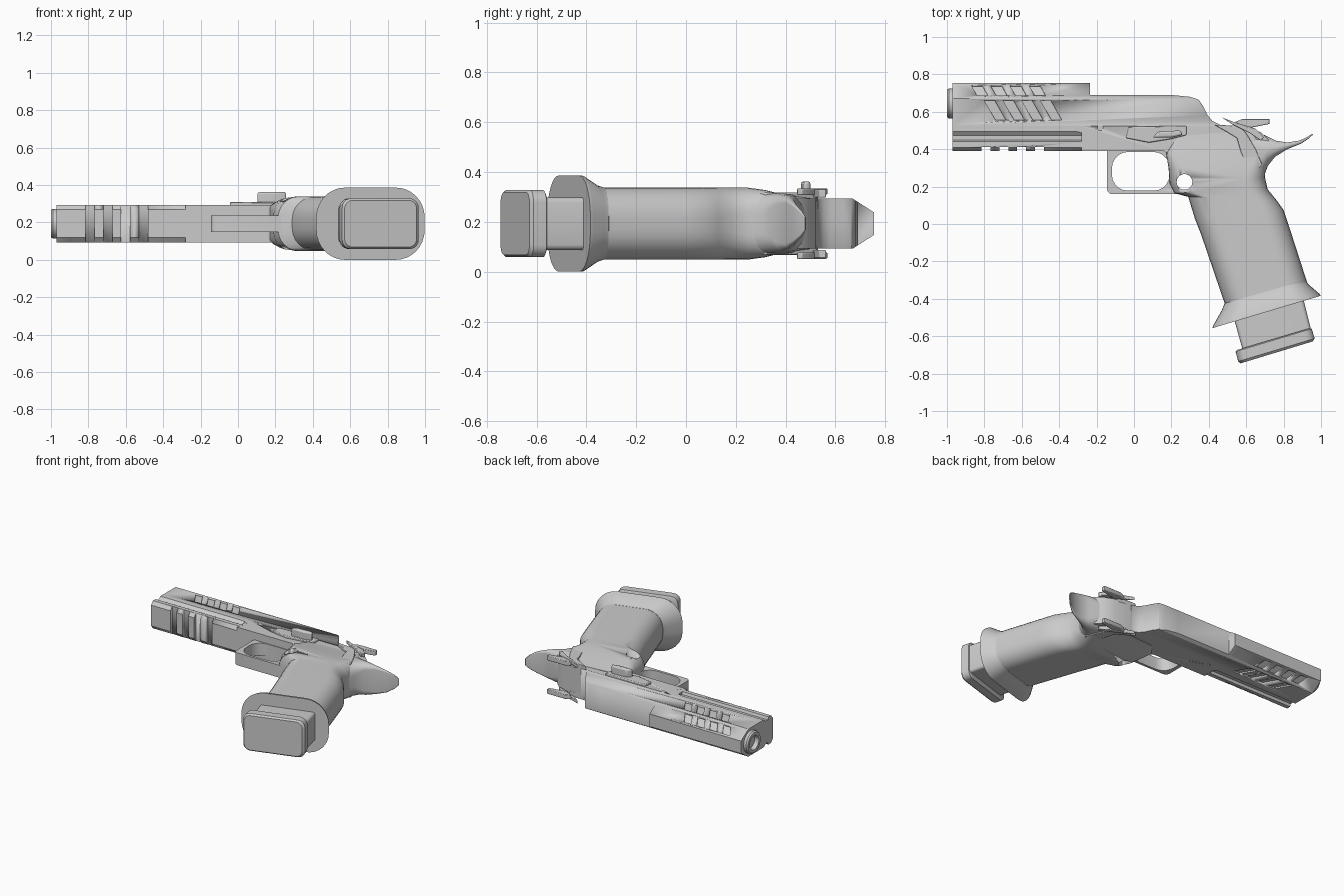
import bpy, bmesh, math
from mathutils import Vector, Matrix

old = bpy.data.objects.get("Cube")
if old:
    bpy.data.objects.remove(old)

MID = 0.193  # height of the symmetry plane
grey = bpy.data.materials.new("plain grey")
grey.use_nodes = True
grey.diffuse_color = (0.6, 0.6, 0.6, 1)
grey.node_tree.nodes["Principled BSDF"].inputs["Base Color"].default_value = (0.6, 0.6, 0.6, 1)


def finish(bm, name):
    bmesh.ops.recalc_face_normals(bm, faces=bm.faces)
    mesh = bpy.data.meshes.new(name)
    bm.to_mesh(mesh)
    bm.free()
    mesh.shade_smooth()
    mesh.set_sharp_from_angle(angle=math.radians(32))
    mesh.materials.append(grey)
    ob = bpy.data.objects.new(name, mesh)
    ob.location.z = MID
    bpy.context.collection.objects.link(ob)
    return ob


def skin(bm, rings):
    """Join equal rings of points with quads and cap the ends."""
    loops = [[bm.verts.new(p) for p in ring] for ring in rings]
    for a, b in zip(loops, loops[1:]):
        for i in range(len(a)):
            j = (i + 1) % len(a)
            bm.faces.new((a[i], a[j], b[j], b[i]))
    bm.faces.new(loops[0])
    bm.faces.new(loops[-1])


def slab(bm, outline, z0, z1, matrix=Matrix()):
    """Outline in x and y, extruded through the thickness."""
    skin(bm, [[matrix @ Vector((x, y, z)) for x, y in outline] for z in (z0, z1)])


def plate(name, outline, z0, z1, bevel=0.0):
    bm = bmesh.new()
    slab(bm, outline, z0, z1)
    ob = finish(bm, name)
    if bevel:
        soften(ob, bevel)
    return ob


def soften(ob, width, segments=2):
    mod = ob.modifiers.new("soft edges", "BEVEL")
    mod.width, mod.segments, mod.angle_limit = width, segments, math.radians(35)


def bar(name, half_section, x0, x1):
    """Symmetric section of (y, half width) points, extruded along the length."""
    section = half_section + [(y, -z) for y, z in reversed(half_section)]
    bm = bmesh.new()
    skin(bm, [[(x, y, z) for y, z in section] for x in (x0, x1)])
    return finish(bm, name)


def loft(name, sections, corner=6):
    """Rounded sections: (front x, y), (back x, y), half width, corner radius."""
    rings = []
    for front, back, half, radius in sections:
        f, b = Vector(front), Vector(back)
        reach = (b - f).length / 2
        r = min(radius, half * 0.98, reach * 0.98)
        ring = []
        for q, (su, sz) in enumerate([(1, 1), (-1, 1), (-1, -1), (1, -1)]):
            for k in range(corner + 1):
                a = (q + k / corner) * math.pi / 2
                u = su * (reach - r) + r * math.cos(a)
                p = (f + b) / 2 + (b - f).normalized() * u
                ring.append((p.x, p.y, sz * (half - r) + r * math.sin(a)))
        rings.append(ring)
    bm = bmesh.new()
    skin(bm, rings)
    return finish(bm, name)


def circle(x, y, r, n=24):
    return [(x + r * math.cos(i * math.tau / n), y + r * math.sin(i * math.tau / n)) for i in range(n)]


def rounded_box(x0, x1, y0, y1, r, n=5):
    pts = []
    for q, (cx, cy) in enumerate([(x1 - r, y1 - r), (x0 + r, y1 - r), (x0 + r, y0 + r), (x1 - r, y0 + r)]):
        for k in range(n + 1):
            a = (q + k / n) * math.pi / 2
            pts.append((cx + r * math.cos(a), cy + r * math.sin(a)))
    return pts


def cut(ob, cutter):
    cutter.hide_render = True
    cutter.hide_set(True)
    cutter.display_type = "WIRE"
    mod = ob.modifiers.new("cut", "BOOLEAN")
    mod.operation, mod.object, mod.solver = "DIFFERENCE", cutter, "EXACT"


# Slide: chamfered bar, lowered towards the back, with slanted recesses
slide = bar("slide", [(0.525, 0.1), (0.67, 0.1), (0.755, 0.045)], -0.97, 0.47)
cut(slide, plate("slide_step_cutter", [
    (-0.235, 0.85), (-0.235, 0.69), (0.2, 0.69), (0.3, 0.68), (0.345, 0.665), (0.37, 0.63),
    (0.395, 0.58), (0.42, 0.55), (0.46, 0.53), (0.6, 0.53), (0.6, 0.85)], -0.3, 0.3))
bm = bmesh.new()
tilt = Matrix.Translation((0, 0.7125, 0.0725)) @ Matrix.Rotation(-math.atan2(0.055, 0.085), 4, "X")
for mirror in (Matrix(), Matrix.Scale(-1, 4, (0, 0, 1))):
    for i in range(4):
        x = -0.80 + 0.1 * i
        slab(bm, [(x, 0.66), (x + 0.055, 0.66), (x + 0.115, 0.555), (x + 0.06, 0.555)], 0.09, 0.15, mirror)
        x = -0.87 + 0.103 * i
        slab(bm, [(x, 0.035), (x + 0.06, 0.035), (x + 0.09, -0.03), (x + 0.03, -0.03)], -0.01, 0.05, mirror @ tilt)
cut(slide, finish(bm, "slide_recess_cutter"))

# Barrel: ring turned around the bore
bm = bmesh.new()
turn = Matrix.Translation((0, 0.645, 0)) @ Matrix.Rotation(math.pi / 2, 4, "Y")
skin(bm, [[turn @ Vector((x, y, d)) for x, y in circle(0, 0, r, 32)]
          for r, d in [(0.08, -0.9), (0.08, -0.99), (0.072, -1.0), (0.052, -1.0), (0.046, -0.99), (0.046, -0.92)]])
finish(bm, "barrel")

# Front rail: grooved bar with cross slots underneath
rail = bar("front_rail", [(0.39, 0.075), (0.41, 0.1), (0.44, 0.1), (0.448, 0.082), (0.472, 0.082),
                          (0.495, 0.1), (0.53, 0.1)], -0.97, -0.27)
bm = bmesh.new()
for i in range(4):
    x = -0.815 + 0.095 * i
    slab(bm, [(x, 0.35), (x + 0.048, 0.35), (x + 0.048, 0.412), (x, 0.412)], -0.2, 0.2)
cut(rail, finish(bm, "rail_slot_cutter"))

# Frame, tapered where it meets the rail
frame = plate("frame", [
    (-0.31, 0.53), (0.46, 0.53), (0.6, 0.52), (0.68, 0.49), (0.72, 0.45), (0.7, 0.34), (0.25, 0.3),
    (0.19, 0.37), (0.16, 0.39), (-0.27, 0.39), (-0.235, 0.44), (-0.27, 0.485), (-0.31, 0.495)], -0.1, 0.1)
cut(frame, plate("frame_pin_cutter", circle(-0.18, 0.515, 0.016, 16), -0.3, 0.3))
plate("frame_bridge", [(-0.28, 0.39), (-0.1, 0.39), (-0.1, 0.53), (-0.28, 0.53)], -0.0995, 0.0995)

# Trigger guard
guard = plate("trigger_guard", rounded_box(-0.145, 0.29, 0.16, 0.43, 0.03), -0.045, 0.045)
cut(guard, plate("guard_cutter", rounded_box(-0.118, 0.19, 0.178, 0.385, 0.085), -0.3, 0.3))

# Grip, flared opening, magazine and its base
grip = loft("grip", [
    ((0.22, 0.47), (0.64, 0.50), 0.102, 0.03),
    ((0.17, 0.385), (0.70, 0.40), 0.115, 0.04),
    ((0.185, 0.30), (0.705, 0.32), 0.135, 0.07),
    ((0.19, 0.22), (0.70, 0.25), 0.145, 0.10),
    ((0.215, 0.165), (0.715, 0.185), 0.145, 0.11),
    ((0.29, 0.145), (0.76, 0.13), 0.145, 0.12),
    ((0.325, 0.03), (0.80, 0.075), 0.145, 0.12),
    ((0.36, -0.06), (0.825, 0.0), 0.145, 0.12),
    ((0.49, -0.44), (0.925, -0.31), 0.145, 0.12)])
hole = plate("grip_hole_cutter", circle(0.27, 0.225, 0.042), -0.3, 0.3)
cut(grip, hole)
cut(guard, hole)
loft("magazine_well", [
    ((0.484, -0.425), (0.917, -0.30), 0.146, 0.12),
    ((0.47, -0.46), (0.935, -0.325), 0.155, 0.13),
    ((0.425, -0.54), (0.99, -0.372), 0.193, 0.16),
    ((0.418, -0.557), (0.998, -0.384), 0.193, 0.16)], 8)
loft("magazine", [((0.53, -0.49), (0.90, -0.38), 0.105, 0.02),
                  ((0.58, -0.67), (0.945, -0.56), 0.105, 0.02)], 3)
loft("magazine_base", [((0.555, -0.672), (0.94, -0.557), 0.125, 0.045),
                       ((0.543, -0.682), (0.95, -0.56), 0.135, 0.05),
                       ((0.557, -0.735), (0.966, -0.612), 0.135, 0.05),
                       ((0.57, -0.745), (0.955, -0.628), 0.125, 0.045)])

# Tail above the hand, narrowing to an upturned tip
loft("grip_tail", [
    ((0.69, 0.24), (0.60, 0.49), 0.12, 0.09),
    ((0.715, 0.31), (0.70, 0.475), 0.12, 0.08),
    ((0.755, 0.36), (0.76, 0.445), 0.115, 0.05),
    ((0.82, 0.40), (0.82, 0.436), 0.10, 0.03),
    ((0.89, 0.428), (0.885, 0.446), 0.078, 0.02),
    ((0.935, 0.458), (0.93, 0.468), 0.05, 0.02),
    ((0.957, 0.478), (0.952, 0.482), 0.025, 0.02)])

# Safety levers on both sides: arm, paddle and thumb shelf
for side, s in (("left", 1), ("right", -1)):
    plate(side + "_safety_arm", [
        (0.43, 0.53), (0.50, 0.49), (0.55, 0.46), (0.57, 0.39), (0.60, 0.31), (0.66, 0.28),
        (0.685, 0.32), (0.65, 0.40), (0.61, 0.47), (0.57, 0.525)], s * 0.09, s * 0.125, 0.004)
    plate(side + "_safety_paddle", [
        (0.47, 0.57), (0.56, 0.535), (0.65, 0.51), (0.695, 0.465), (0.68, 0.445), (0.62, 0.485),
        (0.53, 0.53)], s * 0.115, s * 0.142, 0.004)
    plate(side + "_thumb_shelf", [(0.54, 0.545), (0.58, 0.562), (0.725, 0.562), (0.725, 0.535), (0.6, 0.51)],
          s * 0.105, s * 0.138, 0.004)

# Slide stop with a raised thumb pad
plate("slide_stop", [(-0.045, 0.46), (-0.03, 0.52), (0.28, 0.525), (0.28, 0.475), (0.2, 0.455), (0.08, 0.435)],
      0.09, 0.115, 0.005)
plate("slide_stop_pad", [(0.10, 0.462), (0.13, 0.495), (0.25, 0.50), (0.26, 0.475), (0.2, 0.462)],
      0.1, 0.17, 0.01)
